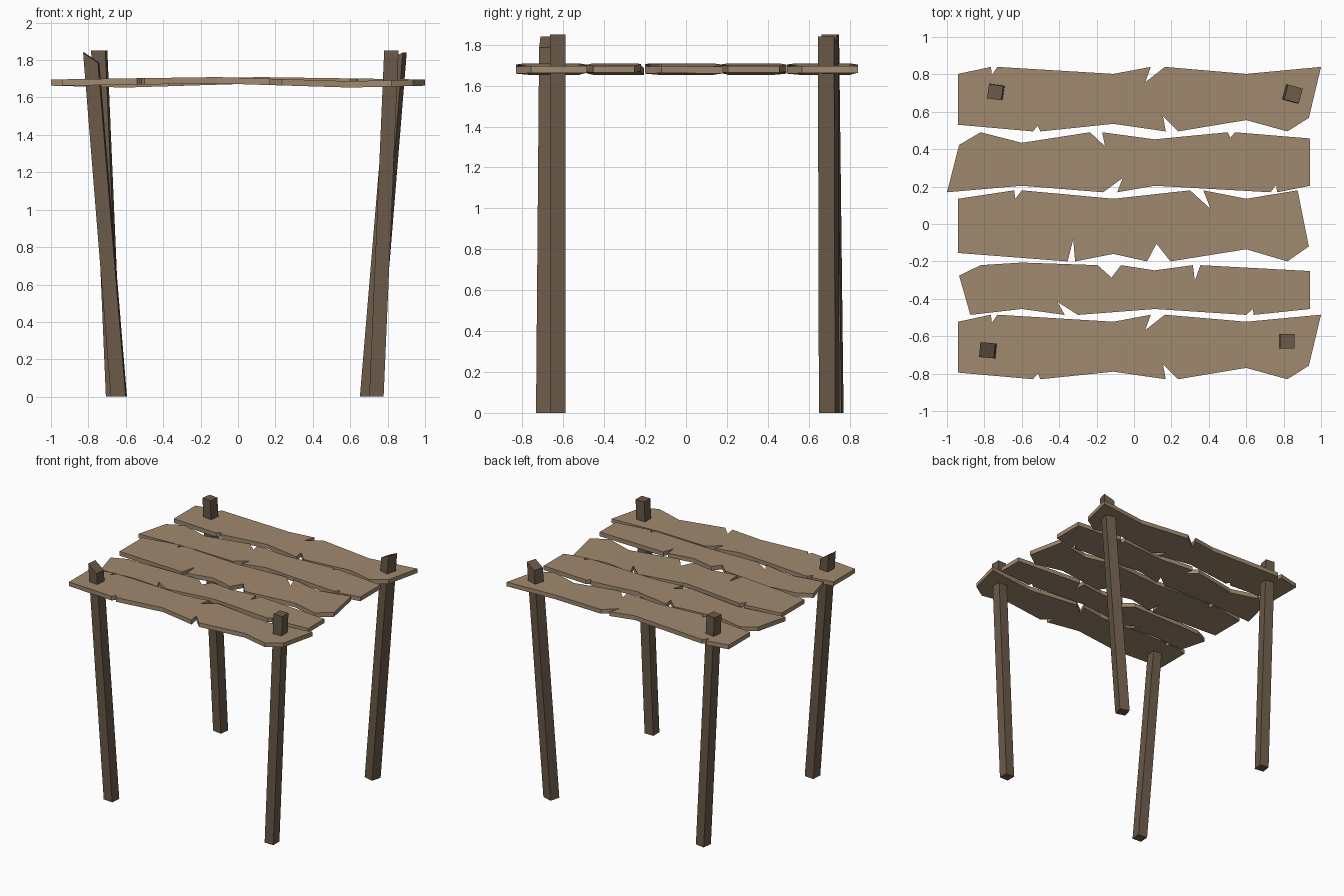
import bpy, bmesh, math

if "Cube" in bpy.data.objects:
    bpy.data.objects.remove(bpy.data.objects["Cube"])

def material(name, rgb):
    m = bpy.data.materials.new(name)
    m.diffuse_color = (*rgb, 1)
    m.use_nodes = True
    m.node_tree.nodes["Principled BSDF"].inputs["Base Color"].default_value = m.diffuse_color
    return m

PLANK = material("weathered plank wood", (0.35, 0.25, 0.158))
POST = material("dark post wood", (0.147, 0.102, 0.065))

# Two broken-edged plank outlines, centred on y = 0
WIDE = [(-.94, .135), (-.765, .1725), (-.76, .13), (-.73, .1725), (-.11, .135),
        (.09, .1725), (.06, .09), (.165, .1725), (.6, .135), (1.0, .1725),
        (.935, -.10), (.82, -.1725), (.6, -.112), (.235, -.1725), (.155, -.092),
        (.17, -.1725), (-.11, -.132), (-.50, -.1725), (-.515, -.142),
        (-.54, -.1725), (-.94, -.137)]
SPLIT = [(-.94, .145), (-.64, .19), (-.635, .145), (-.6, .19), (-.11, .145),
         (.3, .19), (.41, .09), (.37, .19), (.6, .145), (.875, .19),
         (.935, -.11), (.82, -.19), (.6, -.125), (.195, -.19), (.12, -.095),
         (.07, -.19), (-.11, -.15), (-.315, -.19), (-.325, -.07),
         (-.355, -.19), (-.94, -.145)]
SPLIT_FULL = [(x, y) if i != 12 else (x, -.21) for i, (x, y) in enumerate(SPLIT)]
KNOTS = [(-.94, 0), (-.11, .012), (.6, -.010), (1.0, 0)]   # warp along the length
THICK, HEIGHT = 0.034, 1.68

def warp(x):
    for (x0, z0), (x1, z1) in zip(KNOTS, KNOTS[1:]):
        if x <= x1:
            return z0 + (z1 - z0) * (x - x0) / (x1 - x0)
    return 0

def finish(name, bm, mat):
    bmesh.ops.recalc_face_normals(bm, faces=bm.faces)
    me = bpy.data.meshes.new(name)
    bm.to_mesh(me)
    bm.free()
    me.materials.append(mat)
    ob = bpy.data.objects.new(name, me)
    bpy.context.collection.objects.link(ob)

def plank(name, outline, cy, width=1.0, turned=False):
    bm = bmesh.new()
    bm.faces.new([bm.verts.new((x, y, 0)) for x, y in outline])
    bmesh.ops.triangulate(bm, faces=bm.faces[:])
    for kx in (-.11, .6):
        bmesh.ops.bisect_plane(bm, geom=bm.verts[:] + bm.edges[:] + bm.faces[:],
                               dist=1e-4, plane_co=(kx, 0, 0), plane_no=(1, 0, 0))
    ext = bmesh.ops.extrude_face_region(bm, geom=bm.faces[:], use_keep_orig=True)
    for v in ext["geom"]:
        if isinstance(v, bmesh.types.BMVert):
            v.co.z = THICK
    s = -1 if turned else 1
    for v in bm.verts:
        v.co = (s * v.co.x, s * v.co.y * width + cy,
                HEIGHT - THICK / 2 + v.co.z + warp(v.co.x))
    finish(name, bm, PLANK)

plank("plank_back", WIDE, .6675)
plank("plank_back_inner", WIDE, .33, .93, True)
plank("plank_middle", SPLIT, -.01)
plank("plank_front_inner", SPLIT_FULL, -.353, .7, True)
plank("plank_front", WIDE, -.6575)

# Leaning square posts that poke through the planks; some tops are cut at a slant
def post(name, foot, top, angle, size, z, slant=0):
    bm = bmesh.new()
    ca, sa, h = math.cos(math.radians(angle)), math.sin(math.radians(angle)), size / 2
    rings = []
    for (cx, cy), zz, sl in ((foot, 0, 0), (top, z, slant)):
        ring = []
        for px, py in ((-h, -h), (h, -h), (h, h), (-h, h)):
            ring.append(bm.verts.new((cx + px * ca - py * sa, cy + px * sa + py * ca,
                                      zz + sl * px / size)))
        rings.append(ring)
    a, b = rings
    bm.faces.new(a)
    bm.faces.new(b)
    for i in range(4):
        j = (i + 1) % 4
        bm.faces.new((a[i], a[j], b[j], b[i]))
    finish(name, bm, POST)

post("front_left_leg", (-.637, -.69), (-.785, -.675), -5, .08, 1.813, -.055)
post("front_right_leg", (.74, -.627), (.82, -.627), 0, .077, 1.85)
post("back_left_leg", (-.663, .727), (-.742, .705), -8, .077, 1.85)
post("back_right_leg", (.702, .70), (.852, .695), -15, .082, 1.82, .04)
